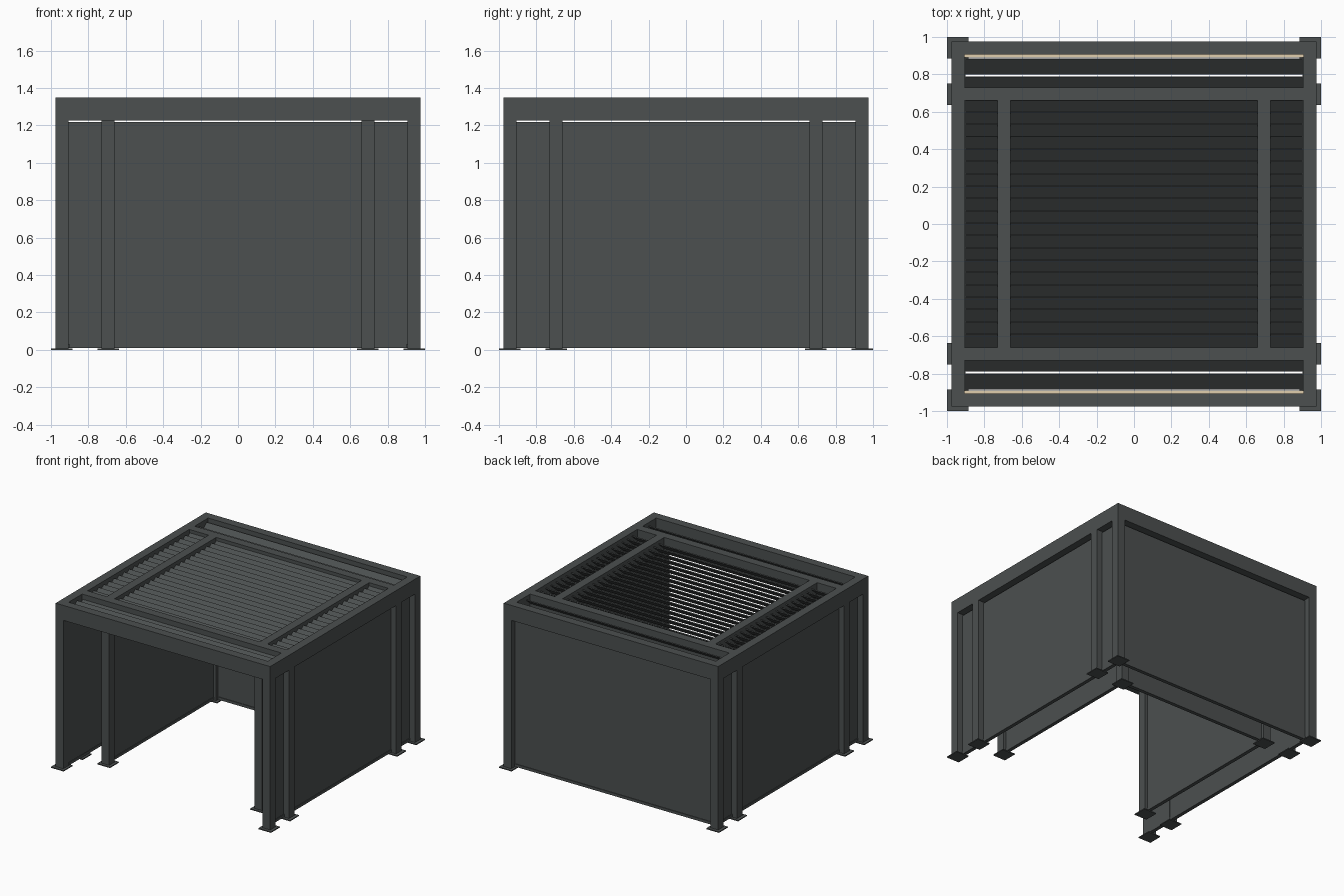
import bpy
import math

cube = bpy.data.objects.get("Cube")
if cube:
    bpy.data.objects.remove(cube, do_unlink=True)


def make_material(name, rgb):
    mat = bpy.data.materials.new(name)
    mat.use_nodes = True
    mat.diffuse_color = (*rgb, 1)
    mat.node_tree.nodes["Principled BSDF"].inputs["Base Color"].default_value = (*rgb, 1)
    return mat


anthracite = make_material("anthracite_metal", (0.072, 0.08, 0.08))
warm = make_material("warm_light", (0.75, 0.62, 0.42))


def box(name, x, y, z, mat=anthracite, tilt=0.0):
    """Box from (low, high) ranges, optionally tilted about the x axis."""
    bpy.ops.mesh.primitive_cube_add(size=1)
    obj = bpy.context.object
    obj.name = name
    obj.location = [(a + b) / 2 for a, b in (x, y, z)]
    obj.scale = [b - a for a, b in (x, y, z)]
    obj.rotation_euler.x = tilt
    obj.data.materials.append(mat)
    return obj


def around(centre, width):
    return (centre - width / 2, centre + width / 2)


OUT, IN = 0.94, 0.695      # centre lines of the outer and inner frames
W = 0.07                   # profile width
FOOT = 0.115
EDGE = OUT - W / 2
BEAM = (1.227, 1.35)
PANEL = (0.03, 1.217)
RAIL = (0.01, 0.032)

# Posts with foot plates
for sx in (-1, 1):
    for sy in (-1, 1):
        for kind, px, py in (("corner", OUT, OUT), ("side", OUT, IN), ("inner", IN, IN)):
            x, y = sx * px, sy * py
            box(kind + "_post", around(x, W), around(y, W), (0.005, BEAM[0]))
            fx = sx * (1 - FOOT / 2) if px == OUT else x
            fy = sy * (1 - FOOT / 2) if py == OUT else y
            box(kind + "_foot_plate", around(fx, FOOT), around(fy, FOOT), (0, 0.008))

# Roof beams and light strips
for s in (-1, 1):
    box("end_beam", (-OUT - W / 2, OUT + W / 2), around(s * OUT, W), BEAM)
    box("side_beam", around(s * OUT, W), (-EDGE, EDGE), BEAM)
    box("cross_beam", (-EDGE, EDGE), around(s * IN, W), BEAM)
    box("long_beam", around(s * IN, W), (-IN + W / 2, IN - W / 2), BEAM)
    box("light_strip", (-EDGE, EDGE), around(s * (EDGE - 0.008), 0.016), (1.235, 1.245), warm)


# Wall panels with bottom rails
def wall(name, along_x, offset, half):
    for part, thick, z in (("panel", 0.02, PANEL), ("bottom_rail", 0.03, RAIL)):
        span, depth = (-half, half), around(offset, thick)
        x, y = (span, depth) if along_x else (depth, span)
        box(name + "_" + part, x, y, z)


SCREEN = EDGE + 0.012
wall("back", True, SCREEN, EDGE)
wall("inner_back", True, IN, IN - W / 2)
for s in (-1, 1):
    wall("side", False, s * SCREEN, EDGE)
    wall("inner_side", False, s * IN, IN - W / 2)

# Tilted roof louvres in three bays, plus the two end bays
TILT = math.radians(40)
CHORD = 0.105
LOUVRE_Z = around(1.29, 0.008)
inner_edge, outer_edge = IN - W / 2, IN + W / 2
bays = ((-0.9, -outer_edge), (-inner_edge, inner_edge), (outer_edge, 0.9))
count = 20
pitch = 2 * inner_edge / count
for i in range(count):
    y = -inner_edge + pitch * (i + 0.5)
    for bay in bays:
        box("louvre", bay, around(y, CHORD), LOUVRE_Z, tilt=TILT)
for s in (-1, 1):
    for y in (0.745, 0.842):
        box("end_louvre", (-0.9, 0.9), around(s * y, CHORD), LOUVRE_Z, tilt=TILT)
